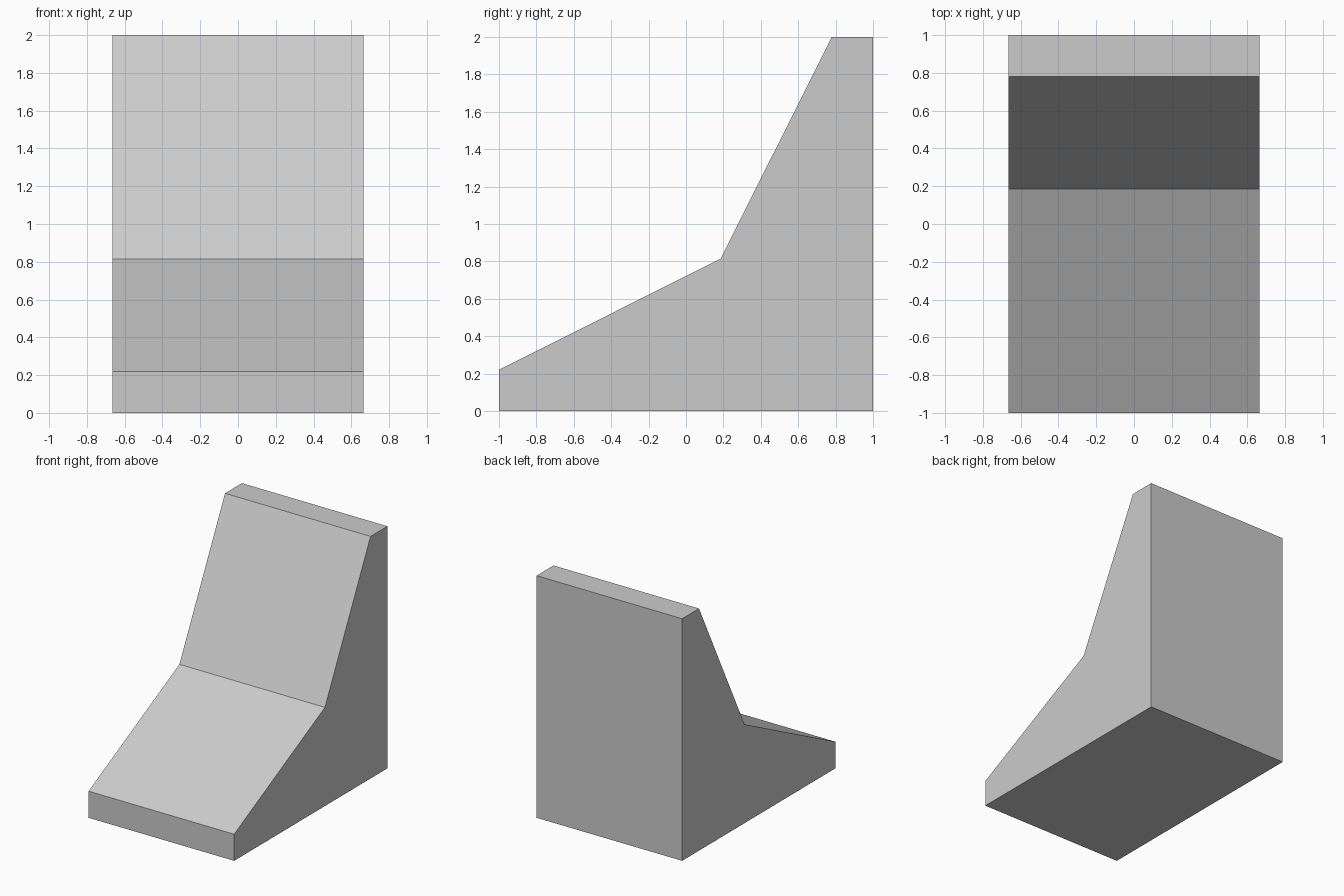
import bpy
import bmesh
from mathutils import Vector

if "Cube" in bpy.data.objects:
    bpy.data.objects.remove(bpy.data.objects["Cube"])

HALF_WIDTH = 0.665

# Side profile (y, z): flat base and back, stepped double slope at the front
PROFILE = [(-1, 0), (1, 0), (1, 2), (0.78, 2), (0.185, 0.815), (-1, 0.22)]


def extrude_profile(name, profile, half_width):
    """Extrude a (y, z) profile along x, centred on x = 0."""
    bm = bmesh.new()
    face = bm.faces.new([bm.verts.new((-half_width, y, z)) for y, z in profile])
    result = bmesh.ops.extrude_face_region(bm, geom=[face], use_keep_orig=True)
    moved = [v for v in result["geom"] if isinstance(v, bmesh.types.BMVert)]
    bmesh.ops.translate(bm, verts=moved, vec=Vector((2 * half_width, 0, 0)))
    bmesh.ops.recalc_face_normals(bm, faces=bm.faces)
    mesh = bpy.data.meshes.new(name)
    bm.to_mesh(mesh)
    bm.free()
    obj = bpy.data.objects.new(name, mesh)
    bpy.context.collection.objects.link(obj)
    return obj


# Sloped corner block
extrude_profile("sloped_corner_block", PROFILE, HALF_WIDTH)
